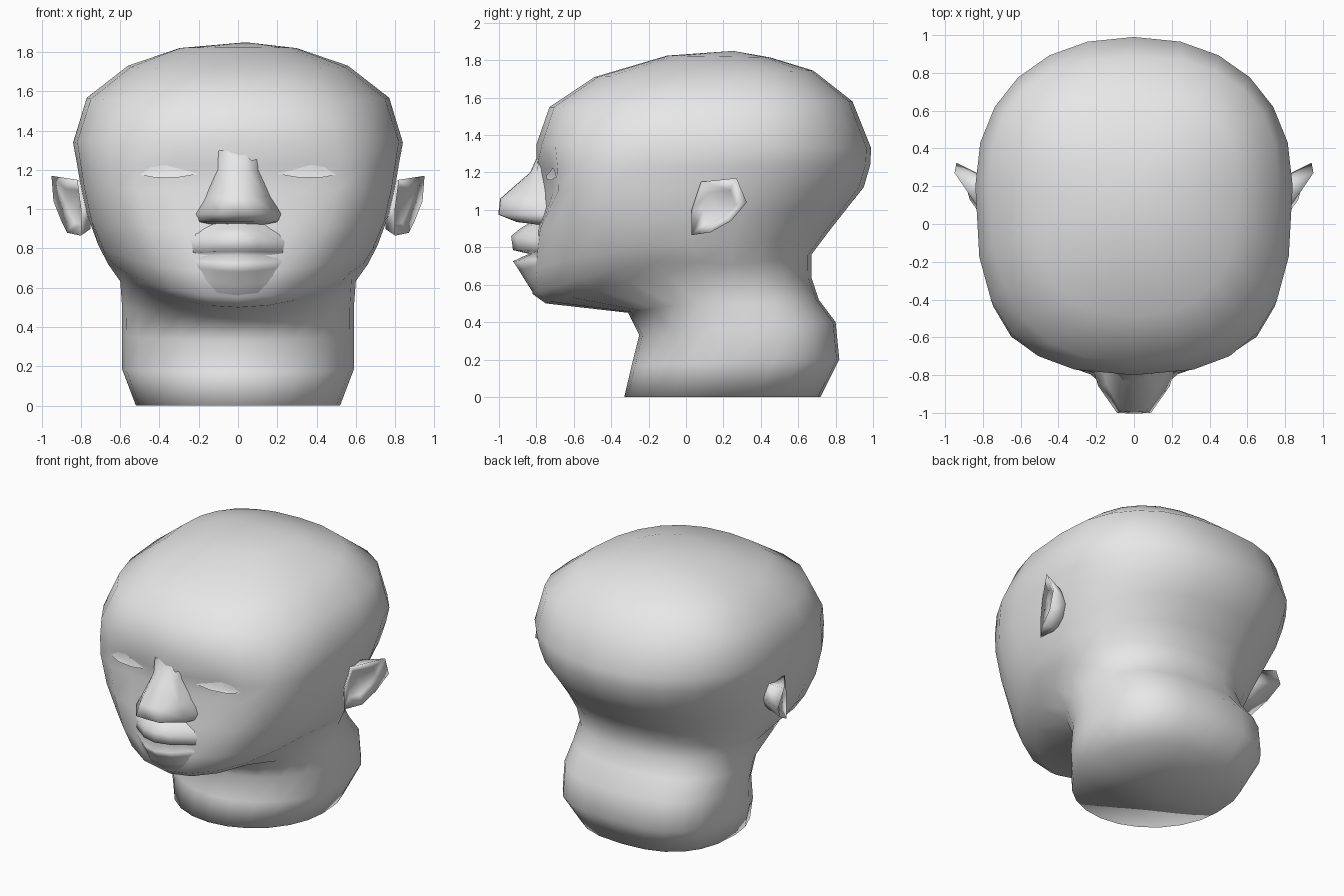
import bpy, bmesh, math
from mathutils import Vector
from mathutils.bvhtree import BVHTree

if "Cube" in bpy.data.objects:
    bpy.data.objects.remove(bpy.data.objects["Cube"])

skin = bpy.data.materials.new("plain_grey")
skin.diffuse_color = (0.8, 0.8, 0.8, 1)
skin.use_nodes = True
skin.node_tree.nodes["Principled BSDF"].inputs["Base Color"].default_value = skin.diffuse_color


def finish(bm, name):
    """Turn a bmesh into a smooth shaded object."""
    bmesh.ops.recalc_face_normals(bm, faces=bm.faces[:])
    for f in bm.faces:
        f.smooth = True
    me = bpy.data.meshes.new(name)
    bm.to_mesh(me)
    bm.free()
    me.materials.append(skin)
    ob = bpy.data.objects.new(name, me)
    bpy.context.collection.objects.link(ob)
    return ob


def loft(rows, cyclic=False, pole=None, base=None):
    """Skin a list of point rows, optionally closing either end to a pole."""
    bm = bmesh.new()
    vs = [[bm.verts.new(p) for p in row] for row in rows]
    n = len(rows[0])
    last = n if cyclic else n - 1
    for a, b in zip(vs, vs[1:]):
        for i in range(last):
            j = (i + 1) % n
            bm.faces.new((a[i], a[j], b[j], b[i]))
    for tip, row in ((pole, vs[-1]), (base, vs[0])):
        if tip:
            p = bm.verts.new(tip)
            for i in range(last):
                bm.faces.new((row[i], row[(i + 1) % n], p))
    return bm


# Head and neck: tilted rings, as front y, front z, back y, back z,
# half width, widest y, front power, back power, lift of the sides
RINGS = [
    (-.33, .00, .72, .00, .52, .20, 2.0, 2.5, 0),
    (-.29, .17, .82, .20, .59, .24, 1.9, 2.9, 0),
    (-.25, .33, .80, .40, .59, .24, 1.9, 2.8, 0),
    (-.31, .45, .71, .52, .59, .20, 2.0, 2.5, .03),
    (-.75, .50, .67, .64, .60, .10, 1.9, 2.3, .10),
    (-.82, .55, .67, .76, .66, .05, 2.0, 2.3, .09),
    (-.83, .68, .76, .88, .71, .03, 2.2, 2.2, .05),
    (-.80, .90, .87, 1.02, .765, .06, 2.7, 2.2, 0),
    (-.79, 1.10, .95, 1.12, .80, .12, 3.1, 2.2, 0),
    (-.80, 1.22, .985, 1.24, .82, .18, 3.0, 2.2, 0),
    (-.80, 1.35, .99, 1.33, .84, .20, 2.75, 2.2, 0),
    (-.73, 1.55, .89, 1.58, .77, .20, 2.5, 2.4, 0),
    (-.49, 1.71, .68, 1.745, .56, .20, 2.4, 2.4, 0),
    (-.10, 1.825, .45, 1.815, .30, .20, 2.2, 2.3, 0),
]
SIDES = 24


def ring(yf, zf, yb, zb, w, ym, nf, nb, lift):
    pts = []
    for i in range(SIDES):
        a = 2 * math.pi * i / SIDES
        s, c = math.sin(a), math.cos(a)
        n = nf if c > 0 else nb
        x = math.copysign(abs(s) ** (2 / n), s) * w
        y = ym + abs(c) ** (2 / n) * ((yf if c > 0 else yb) - ym)
        z = zf + (zb - zf) * (y - yf) / (yb - yf)
        if c > -.3:
            z += lift * (x / w) ** 2 * min(1, (c + .3) / .6)
        # shallow eye sockets
        if y < -.3:
            d = ((abs(x) - .35) / .17) ** 2 + ((z - 1.16) / .11) ** 2
            y += .085 * math.exp(-d)
        pts.append((x, y, z))
    return pts


head = loft([ring(*r) for r in RINGS], True, (.04, .25, 1.85), (0, .2, .005))
bmesh.ops.recalc_face_normals(head, faces=head.faces[:])
tree = BVHTree.FromBMesh(head)
finish(head, "head_and_neck")


def on_face(x, z, out):
    """Point lying on the face at x, z, moved forward by out."""
    hit = tree.ray_cast(Vector((x, -3, z)), Vector((0, 1, 0)))[0]
    return Vector((x, hit.y - out, z))


# Nose: z, wing half width, ridge half width, ridge y
nose_rows = []
for z, w, t, y in [(1.30, .10, .04, -.785), (1.20, .10, .05, -.83),
                   (1.06, .15, .07, -.99), (.975, .20, .09, -1.0),
                   (.935, .19, .08, -.90), (.92, .13, .04, -.78)]:
    # edge sunk into the cheek, then wing, then ridge
    side = y * .35 - .78 * .65
    half = [(w * 1.12, -.74), (w * .95, side), (t, y)]
    nose_rows.append([(-a, b, z) for a, b in half] + [(0, y - .004, z)]
                     + [(a, b, z) for a, b in reversed(half)])
finish(loft(nose_rows), "nose")

# Lips: one side-on profile sinking into the cheeks at both mouth corners
PROFILE = [(-.80, .95), (-.88, .905), (-.935, .86), (-.925, .785), (-.84, .765),
           (-.925, .725), (-.895, .68), (-.855, .615), (-.82, .56), (-.77, .52)]
lip_rows = []
for x, f, g in [(-.30, .05, .7), (-.20, .48, .75), (-.10, .86, .93), (0, 1, 1),
                (.10, .86, .93), (.20, .48, .75), (.30, .05, .7)]:
    lip_rows.append([(x, -.72 + (y + .72) * f, .765 + (z - .765) * g)
                     for y, z in PROFILE])
finish(loft(lip_rows), "lips")

# Eyes: almond openings with a lower lid standing slightly forward
EYE = [(.20, 1.18), (.28, 1.20), (.37, 1.225), (.44, 1.215), (.50, 1.175),
       (.42, 1.16), (.30, 1.162)]
for side, label in ((1, "right"), (-1, "left")):
    bm = bmesh.new()
    rim = [bm.verts.new(on_face(side * x, z, .022 if z < 1.17 else .004))
           for x, z in EYE]
    mid = bm.verts.new(on_face(side * .36, 1.185, .012))
    for i, v in enumerate(rim):
        bm.faces.new((v, rim[(i + 1) % len(rim)], mid))
    finish(bm, label + "_eye")

# Ears: thin flaps hinged at the front, as root, outer rim and hollow
RIM = [Vector(p) for p in [(.82, .08, 1.15), (.95, .27, 1.17), (.94, .325, 1.04),
                           (.90, .24, .94), (.87, .13, .88), (.80, .03, .865),
                           (.80, .03, 1.0)]]
centre = sum(RIM, Vector()) / len(RIM)
for side, label in ((1, "right"), (-1, "left")):
    root, rim, hollow = [], [], []
    for p in RIM:
        r = centre.lerp(p, .75)
        h = centre.lerp(p, .6)
        root.append((side * .75, r.y * .6 + .06, r.z))
        rim.append((side * p.x, p.y, p.z))
        hollow.append((side * (h.x - .035), h.y + .01, h.z))
    pole = (side * (centre.x - .045), centre.y + .01, centre.z)
    finish(loft([root, rim, hollow], True, pole), label + "_ear")
